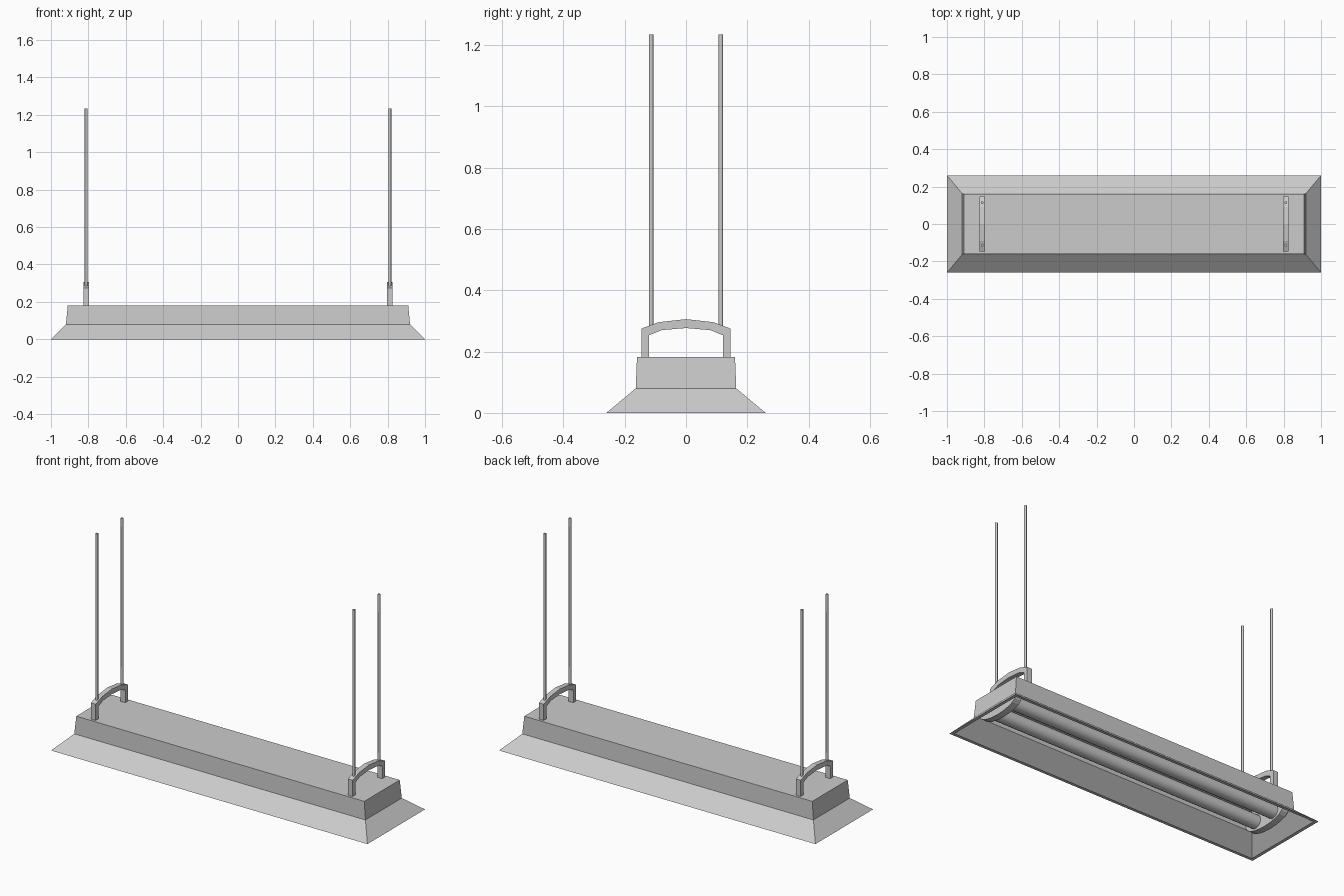
import bpy, bmesh, math
from mathutils import Matrix

if "Cube" in bpy.data.objects:
    bpy.data.objects.remove(bpy.data.objects["Cube"])


def add(name, bm):
    bmesh.ops.recalc_face_normals(bm, faces=bm.faces[:])
    me = bpy.data.meshes.new(name)
    bm.to_mesh(me)
    bm.free()
    ob = bpy.data.objects.new(name, me)
    bpy.context.collection.objects.link(ob)
    return ob


def rod(name, r, length, sides, matrix):
    bm = bmesh.new()
    bmesh.ops.create_cone(bm, cap_ends=True, segments=sides, radius1=r,
                          radius2=r, depth=length, matrix=matrix)
    ob = add(name, bm)
    for p in ob.data.polygons:
        p.use_smooth = len(p.vertices) == 4
    return ob


def plate(name, outline, x0, x1):
    """Extrude a closed y-z outline from x0 to x1."""
    bm = bmesh.new()
    a = [bm.verts.new((x0, y, z)) for y, z in outline]
    b = [bm.verts.new((x1, y, z)) for y, z in outline]
    n = len(a)
    bm.faces.new(a)
    bm.faces.new(b)
    for i in range(n):
        j = (i + 1) % n
        bm.faces.new((a[i], a[j], b[j], b[i]))
    return add(name, bm)


# Housing: flared skirt and box, outside then back down the inside
rings = [(1, .26, 0), (.92, .164, .08), (.91, .16, .182),
         (.895, .145, .168), (.905, .15, .083), (.982, .243, 0)]
bm = bmesh.new()
loops = [[bm.verts.new((sx * x, sy * y, z))
          for sx, sy in ((-1, -1), (1, -1), (1, 1), (-1, 1))] for x, y, z in rings]
for k in range(len(loops)):
    if k == 2:      # roof and ceiling are separate caps
        bm.faces.new(loops[2])
        bm.faces.new(loops[3])
        continue
    p, q = loops[k], loops[(k + 1) % len(loops)]
    for i in range(4):
        j = (i + 1) % 4
        bm.faces.new((p[i], p[j], q[j], q[i]))
add("lamp_housing", bm)

# Hanger bracket profile, mirrored about y = 0
outer = [(.146, .18), (.146, .275), (.09, .296), (0, .306)]
inner = [(0, .277), (.08, .27), (.121, .253), (.121, .18)]
half = outer + inner
mirror = lambda pts: [(-y, z) for y, z in pts if y != 0]
bracket = outer + mirror(outer)[::-1] + mirror(inner)[::-1] + inner
# Tube holder profile: hangs from the ceiling with a bowed lower edge
holder = [(.143, .165), (.143, .085)]
for i in range(1, 10):
    t = math.pi * i / 10
    holder.append((.143 * math.cos(t), .085 - .05 * math.sin(t)))
holder += [(-.143, .085), (-.143, .165)]

for s, side in ((-1, "left"), (1, "right")):
    plate("hanger_bracket_" + side, bracket, s * .797, s * .827)
    plate("tube_holder_" + side, holder, s * .86, s * .9)
    # Suspension rods
    for t, end in ((-1, "front"), (1, "back")):
        rod(f"suspension_rod_{side}_{end}", .0075, .953, 8,
            Matrix.Translation((s * .812, t * .114, .7585)))

# Fluorescent tubes
for t, end in ((-1, "front"), (1, "back")):
    rod("light_tube_" + end, .038, 1.74, 20,
        Matrix.Translation((0, t * .068, .09)) @ Matrix.Rotation(math.pi / 2, 4, 'Y'))
